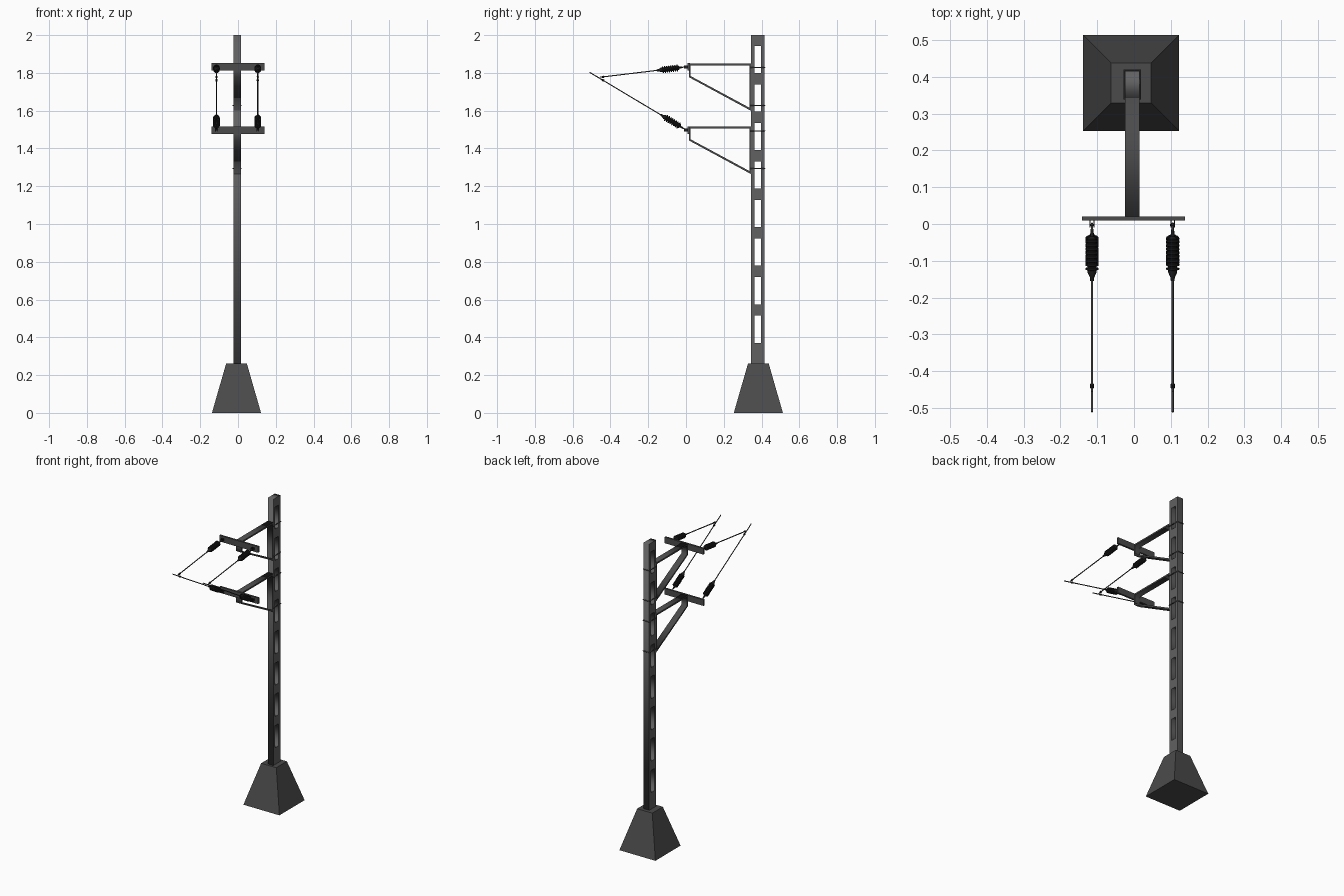
import bpy, bmesh, math
from mathutils import Vector

if "Cube" in bpy.data.objects:
    bpy.data.objects.remove(bpy.data.objects["Cube"])

CX = -0.005  # mast centre line


def material(name, v):
    m = bpy.data.materials.new(name)
    m.diffuse_color = (v, v, v, 1)
    m.use_nodes = True
    m.node_tree.nodes["Principled BSDF"].inputs["Base Color"].default_value = m.diffuse_color
    return m


STEEL = material("mast_steel", 0.12)
DARK = material("bracket_steel", 0.07)
BLACK = material("insulator_black", 0.012)


def add(name, data, mat):
    ob = bpy.data.objects.new(name, data)
    data.materials.append(mat)
    bpy.context.collection.objects.link(ob)
    return ob


def box(name, lo, hi, mat, top_scale=1.0):
    bm = bmesh.new()
    bmesh.ops.create_cube(bm, size=1)
    for v in bm.verts:
        s = top_scale if v.co.z > 0 else 1.0
        v.co = Vector(((lo[i] + hi[i]) / 2 + v.co[i] * (hi[i] - lo[i]) * (s if i < 2 else 1)
                       for i in range(3)))
    me = bpy.data.meshes.new(name)
    bm.to_mesh(me)
    bm.free()
    return add(name, me, mat)


def side_plate(name, loops, half, mat):
    """Filled y-z outline with holes, extruded along x."""
    cu = bpy.data.curves.new(name, 'CURVE')
    cu.dimensions, cu.fill_mode, cu.extrude = '2D', 'BOTH', half
    for pts in loops:
        sp = cu.splines.new('POLY')
        sp.points.add(len(pts) - 1)
        for p, (y, z) in zip(sp.points, pts):
            p.co = (y, z, 0, 1)
        sp.use_cyclic_u = True
    ob = add(name, cu, mat)
    ob.location.x = CX
    ob.rotation_euler = (math.pi / 2, 0, math.pi / 2)


def wire(name, pts, r, mat, cyclic=False):
    cu = bpy.data.curves.new(name, 'CURVE')
    cu.dimensions, cu.bevel_depth, cu.bevel_resolution = '3D', r, 1
    cu.use_fill_caps = True
    sp = cu.splines.new('POLY')
    sp.points.add(len(pts) - 1)
    for p, c in zip(sp.points, pts):
        p.co = (*c, 1)
    sp.use_cyclic_u = cyclic
    add(name, cu, mat)


def lathe(name, profile, origin, direction, mat, n=16):
    """Spin (distance, radius) points around a direction."""
    bm = bmesh.new()
    vs = [bm.verts.new((r, 0, t)) for t, r in profile]
    es = [bm.edges.new(e) for e in zip(vs, vs[1:])]
    bmesh.ops.spin(bm, geom=vs + es, cent=(0, 0, 0), axis=(0, 0, 1),
                   angle=2 * math.pi, steps=n, use_duplicate=False)
    bmesh.ops.remove_doubles(bm, verts=bm.verts[:], dist=1e-5)
    bmesh.ops.recalc_face_normals(bm, faces=bm.faces[:])
    me = bpy.data.meshes.new(name)
    bm.to_mesh(me)
    bm.free()
    ob = add(name, me, mat)
    ob.location = origin
    ob.rotation_euler = direction.to_track_quat('Z', 'Y').to_euler()
    bpy.ops.object.select_all(action='DESELECT')
    ob.select_set(True)
    bpy.context.view_layer.objects.active = ob
    bpy.ops.object.shade_smooth_by_angle()


def rect(y0, z0, y1, z1):
    return [(y0, z0), (y1, z0), (y1, z1), (y0, z1)]


# Concrete foot
box("foundation", (-0.138, 0.253, 0), (0.122, 0.513, 0.262), DARK, 0.42)

# Mast with eight through windows
windows = [rect(0.362, 0.371 + 0.204 * i, 0.396, 0.515 + 0.204 * i) for i in range(8)]
side_plate("mast", [rect(0.343, 0.255, 0.415, 2.0)] + windows, 0.02, STEEL)

# Insulator outline: tapered ends around a stack of sheds
body = [(0.02, 0), (0.02, 0.004), (0.036, 0.005), (0.042, 0.012)]
for i in range(8):
    t = 0.045 + i * 0.0108
    body += [(t, 0.012), (t + 0.002, 0.018), (t + 0.006, 0.018), (t + 0.008, 0.012)]
body += [(0.135, 0.012), (0.148, 0.006), (0.158, 0.005), (0.158, 0)]
knob = [(-0.005, 0), (-0.005, 0.006), (0.005, 0.006), (0.005, 0)]

# Upper and lower cantilevers: (name, top height, wire end y, wire end z)
for lvl, top, ey, ez in (("upper", 1.85, -0.455, 1.777), ("lower", 1.515, -0.51, 1.803)):
    # Bent flat-bar bracket
    side_plate(lvl + "_bracket", [
        [(0.016, top), (0.343, top), (0.343, top - 0.25), (0.016, top - 0.073)],
        [(0.025, top - 0.010), (0.335, top - 0.010), (0.335, top - 0.234), (0.025, top - 0.067)],
    ], 0.02, DARK)
    # Bands holding the bracket on the mast
    for k, dz in enumerate((0.022, 0.222)):
        z = top - dz
        wire(f"{lvl}_band_{k}", [(CX - 0.022, 0.34, z), (CX + 0.022, 0.34, z),
                                 (CX + 0.022, 0.418, z), (CX - 0.022, 0.418, z)],
             0.003, DARK, True)
    # Crossbar
    box(lvl + "_crossbar", (-0.141, 0.009, top - 0.038), (0.139, 0.021, top + 0.002), DARK)

    for side, x in (("left", -0.114), ("right", 0.105)):
        tag = f"{lvl}_{side}"
        start = Vector((x, 0.002, top - 0.018))
        end = Vector((x, ey, ez))
        d = (end - start).normalized()
        # Clevis cheeks and pin
        for s in (-1, 1):
            box(f"{tag}_clevis_{s}", (x + s * 0.005 - 0.0015, -0.01, start.z - 0.008),
                (x + s * 0.005 + 0.0015, 0.01, start.z + 0.008), BLACK)
        wire(tag + "_clevis_pin", [(x - 0.007, -0.003, start.z), (x + 0.007, -0.003, start.z)],
             0.003, BLACK)
        # Insulator and tension rod
        lathe(tag + "_insulator", body, start, d, BLACK)
        wire(tag + "_rod", [start, end], 0.0032, DARK)
        # Clamp where the rods meet
        lathe(tag + "_clamp", knob, start + d * ((start.y + 0.44) / -d.y), d, BLACK, 8)
